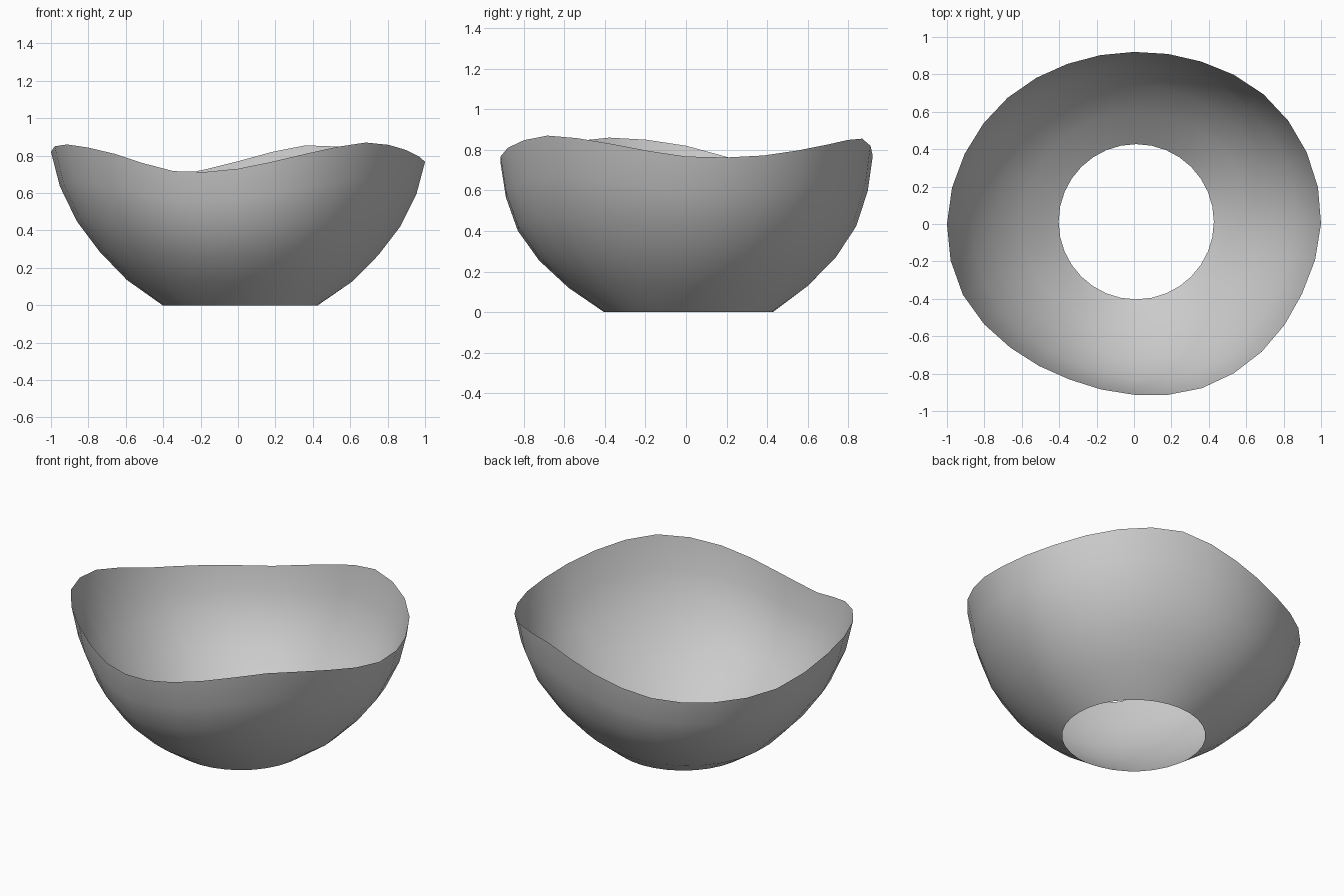
import bpy
import bmesh
import math
from mathutils import Vector

cube = bpy.data.objects.get("Cube")
if cube:
    bpy.data.objects.remove(cube, do_unlink=True)

SIDES = 32
BASE_RADIUS = 0.415
BASE_CENTRE = Vector((0.012, 0.012, 0))

# Rim radius and height, read counter-clockwise from +x
RIM_RADIUS = [1, 1, .98, .94, .92, .927, .955, .98, 1, .99, .935, .9, .913, .95, .966, .973]
RIM_HEIGHT = [.767, .772, .825, .855, .77, .69, .68, .715, .82, .86, .81, .717, .73, .81, .87, .83]

# Wall profile from base to rim: rise, spread along x, spread along y
PROFILE = [(0, 0, 0), (.165, .32, .345), (.35, .565, .63),
           (.55, .77, .835), (.775, .92, .95), (1, 1, 1)]


def sample(values, position):
    """Smooth closed curve through evenly spaced values."""
    i, t = int(position), position % 1
    a, b, c, d = (values[(i + k) % len(values)] for k in (-1, 0, 1, 2))
    return b + t * ((c - a) + t * ((a + a - 5 * b + 4 * c - d) + t * (3 * (b - c) + d - a))) / 2


def wall_point(index, level):
    angle = math.tau * index / SIDES
    position = index * len(RIM_RADIUS) / SIDES
    direction = Vector((math.cos(angle), math.sin(angle), 0))
    base = BASE_CENTRE + direction * BASE_RADIUS
    rim = direction * sample(RIM_RADIUS, position)
    rise, spread_x, spread_y = level
    spread = spread_x * direction.x ** 2 + spread_y * direction.y ** 2
    point = base.lerp(rim, spread)
    point.z = rise * sample(RIM_HEIGHT, position)
    return point


# Open bowl wall with a wavy rim and a round hole in the base
bm = bmesh.new()
rings = [[bm.verts.new(wall_point(i, level)) for i in range(SIDES)] for level in PROFILE]
for low, high in zip(rings, rings[1:]):
    for i in range(SIDES):
        j = (i + 1) % SIDES
        bm.faces.new((low[i], low[j], high[j], high[i]))
mesh = bpy.data.meshes.new("bowl_wall")
bm.to_mesh(mesh)
bm.free()
bowl = bpy.data.objects.new("bowl_wall", mesh)
bpy.context.collection.objects.link(bowl)
mesh.shade_smooth()

# Plain light grey
grey = bpy.data.materials.new("light_grey")
grey.use_nodes = True
colour = (.6, .6, .6, 1)
grey.diffuse_color = colour
grey.node_tree.nodes["Principled BSDF"].inputs["Base Color"].default_value = colour
mesh.materials.append(grey)
